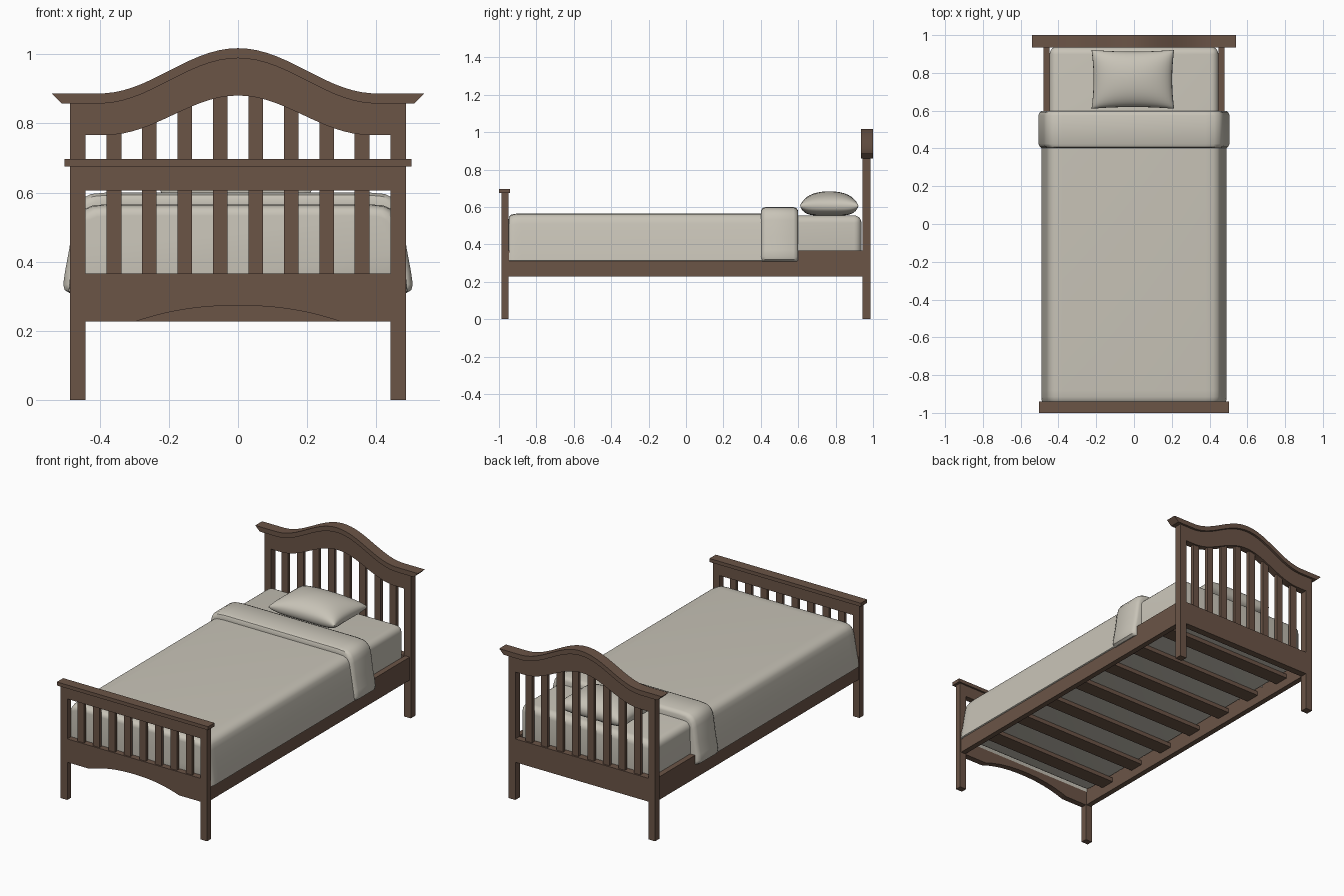
import bpy, bmesh, math

if "Cube" in bpy.data.objects:
    bpy.data.objects.remove(bpy.data.objects["Cube"])


def material(name, rgb):
    m = bpy.data.materials.new(name)
    m.diffuse_color = (*rgb, 1)
    m.use_nodes = True
    m.node_tree.nodes["Principled BSDF"].inputs["Base Color"].default_value = m.diffuse_color
    return m


WOOD = material("brown wood", (0.147, 0.089, 0.062))
FABRIC = material("beige fabric", (0.58, 0.55, 0.477))


def finish(name, bm, mat):
    bmesh.ops.recalc_face_normals(bm, faces=bm.faces)
    me = bpy.data.meshes.new(name)
    bm.to_mesh(me)
    bm.free()
    me.materials.append(mat)
    ob = bpy.data.objects.new(name, me)
    bpy.context.collection.objects.link(ob)
    return ob


def box(name, x, y, z, mat=WOOD, bevel=0):
    """Box from (min, max) pairs."""
    bm = bmesh.new()
    bmesh.ops.create_cube(bm, size=1)
    for v in bm.verts:
        for i, r in enumerate((x, y, z)):
            v.co[i] = r[0] if v.co[i] < 0 else r[1]
    if bevel:
        bmesh.ops.bevel(bm, geom=bm.edges[:], offset=bevel, segments=5,
                        profile=0.5, affect='EDGES')
    return finish(name, bm, mat)


def board(name, outline, y):
    """Outline in x and z, extruded along y."""
    bm = bmesh.new()
    f = bm.faces.new([bm.verts.new((px, y[0], pz)) for px, pz in outline])
    ext = bmesh.ops.extrude_face_region(bm, geom=[f])
    for g in ext["geom"]:
        if isinstance(g, bmesh.types.BMVert):
            g.co.y = y[1]
    # extruding may drop the starting face
    if not any(all(abs(v.co.y - y[0]) < 1e-6 for v in q.verts) for q in bm.faces):
        bmesh.ops.holes_fill(bm, edges=bm.edges, sides=0)
    return finish(name, bm, WOOD)


def hump(x, low, high, half):
    """Smooth bell curve, flat beyond half."""
    t = min(abs(x) / half, 1)
    return low + (high - low) * (0.5 + 0.5 * math.cos(math.pi * t))


def span(half, n=32):
    return [-half + 2 * half * i / n for i in range(n + 1)]


def drape(name, half_profile, rings, foot_cap=False):
    """Open mirrored profile swept along y, scaled about z = 0.31 at each ring."""
    prof = half_profile + [(-x, z) for x, z in reversed(half_profile)]
    bm = bmesh.new()
    loops = [[bm.verts.new((x * sx, y, 0.31 + (z - 0.31) * sz)) for x, z in prof]
             for y, sx, sz in rings]
    for a, b in zip(loops, loops[1:]):
        for i in range(len(prof) - 1):
            bm.faces.new((a[i], b[i], b[i + 1], a[i + 1]))
    if foot_cap:
        bm.faces.new(loops[0])
    return finish(name, bm, FABRIC)


def arch_bottom(x):
    return hump(x, 0.767, 0.881, 0.38)


# posts and side rails
for s, side in ((-1, "left"), (1, "right")):
    px = sorted((s * 0.442, s * 0.486))
    box(f"{side}_head_post", px, (0.944, 0.987), (0, 0.868))
    box(f"{side}_foot_post", px, (-0.987, -0.95), (0, 0.68))
    box(f"{side}_side_rail", sorted((s * 0.447, s * 0.479)), (-0.955, 0.95), (0.228, 0.366))

# headboard: curved cap, arched panel, lower panel
xs = span(0.443)
top = [(-0.54, 0.887)] + [(x, hump(x, 0.887, 1.018, 0.4)) for x in xs] + [(0.54, 0.887)]
low = [(-0.51, 0.858)] + [(x, hump(x, 0.858, 0.989, 0.4)) for x in xs] + [(0.51, 0.858)]
board("headboard_cap", top + low[::-1], (0.935, 1.0))
HEAD = (0.9445, 0.9865)
board("headboard_arch_panel",
      [(x, hump(x, 0.862, 0.993, 0.4)) for x in xs] + [(x, arch_bottom(x)) for x in xs[::-1]],
      HEAD)
box("headboard_lower_panel", (-0.443, 0.443), HEAD, (0.226, 0.366))

# footboard: cap, top rail, lower panel with arched cut
FOOT = (-0.9865, -0.9505)
box("footboard_cap", (-0.502, 0.502), (-1.0, -0.94), (0.676, 0.697))
box("footboard_top_rail", (-0.443, 0.443), FOOT, (0.606, 0.678))
board("footboard_lower_panel",
      [(0.443, 0.226), (0.443, 0.366), (-0.443, 0.366), (-0.443, 0.226)]
      + [(x, 0.226 + 0.047 * (1 - abs(x / 0.298) ** 2.2)) for x in span(0.298, 20)],
      FOOT)

# upright slats
for i in range(8):
    x = (i - 3.5) * 0.1027
    xr = (x - 0.0215, x + 0.0215)
    box(f"footboard_slat_{i}", xr, (-0.978, -0.959), (0.36, 0.61))
    box(f"headboard_slat_{i}", xr, (0.956, 0.976), (0.36, arch_bottom(x) + 0.02))

# slats under the mattress
for i in range(7):
    y = (i - 3) * 0.255
    box(f"bed_slat_{i}", (-0.45, 0.45), (y - 0.045, y + 0.045), (0.277, 0.302))

# mattress
box("mattress", (-0.447, 0.447), (-0.937, 0.938), (0.302, 0.555), FABRIC, 0.04)

# blanket draped over the rails
drape("blanket",
      [(0.484, 0.31), (0.491, 0.313), (0.487, 0.35), (0.472, 0.44), (0.461, 0.51),
       (0.455, 0.535), (0.443, 0.553), (0.42, 0.563), (0.38, 0.566)],
      [(-0.948, 0.97, 0.87), (-0.946, 0.985, 0.93), (-0.935, 0.995, 0.97),
       (-0.915, 1, 0.99), (-0.88, 1, 1), (0.5, 1, 1)], True)

# folded blanket edge
drape("blanket_fold",
      [(0.47, 0.312), (0.487, 0.309), (0.502, 0.318), (0.506, 0.335), (0.501, 0.37),
       (0.488, 0.44), (0.476, 0.53), (0.468, 0.56), (0.452, 0.583), (0.425, 0.596), (0.38, 0.6)],
      [(0.404, 0.93, 0.86), (0.402, 0.965, 0.93), (0.408, 0.985, 0.975), (0.425, 1, 1),
       (0.575, 1, 1), (0.592, 0.985, 0.975), (0.599, 0.965, 0.93), (0.597, 0.87, 0.8)])

# plump pillow with slightly pinched sides and a flattened underside
bm = bmesh.new()
N = 20
for s in (-1, 1):
    grid = []
    for i in range(N + 1):
        u = math.sin(math.pi / 2 * (2 * i / N - 1))
        row = []
        for j in range(N + 1):
            v = math.sin(math.pi / 2 * (2 * j / N - 1))
            edge = max(0, (1 - u ** 4) * (1 - v ** 4)) ** 0.4
            t = 0.6 * edge + 0.4 * (1 - u * u) * (1 - v * v)
            z = 0.606 + (0.078 * t if s > 0 else -0.053 * edge)
            row.append(bm.verts.new((-0.006 + u * 0.219 * (1 - 0.05 * (1 - v * v)),
                                     0.766 + v * 0.156 * (1 - 0.06 * (1 - u * u)), z)))
        grid.append(row)
    for i in range(N):
        for j in range(N):
            bm.faces.new((grid[i][j], grid[i + 1][j], grid[i + 1][j + 1], grid[i][j + 1]))
bmesh.ops.remove_doubles(bm, verts=bm.verts, dist=0.0005)
pillow = finish("pillow", bm, FABRIC)

# smooth shading with sharp edges kept
for ob in bpy.context.collection.objects:
    ob.select_set(True)
bpy.context.view_layer.objects.active = pillow
bpy.ops.object.shade_smooth_by_angle(angle=math.radians(40))
